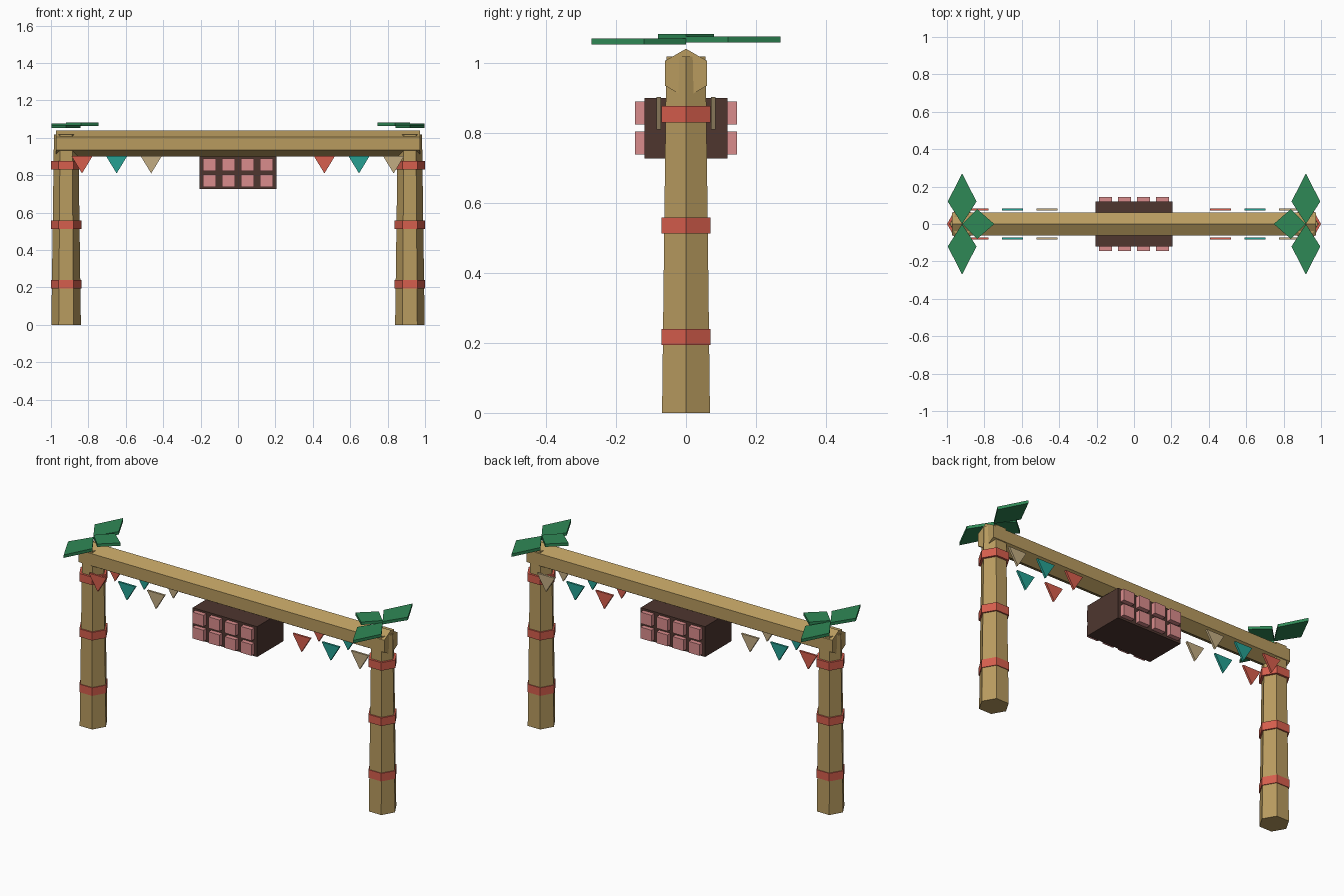
import bpy
import math

if "Cube" in bpy.data.objects:
    bpy.data.objects.remove(bpy.data.objects["Cube"], do_unlink=True)


def material(name, rgb):
    linear = [((c / 255 + 0.055) / 1.055) ** 2.4 for c in rgb] + [1.0]
    mat = bpy.data.materials.new(name)
    mat.use_nodes = True
    mat.diffuse_color = linear
    mat.node_tree.nodes["Principled BSDF"].inputs["Base Color"].default_value = linear
    return mat


WOOD = material("bamboo wood", (184, 155, 95))
RED = material("rope red", (214, 94, 77))
TEAL = material("flag teal", (38, 160, 146))
TAN = material("flag tan", (194, 172, 130))
GREEN = material("leaf green", (47, 137, 86))
BROWN = material("dark brown", (78, 54, 47))
PINK = material("tile pink", (218, 140, 140))


def loft(name, start, end, mat):
    """Closed solid between two matching rings of points."""
    n = len(start)
    faces = [tuple(range(n))[::-1], tuple(range(n, 2 * n))]
    faces += [(i, (i + 1) % n, n + (i + 1) % n, n + i) for i in range(n)]
    mesh = bpy.data.meshes.new(name)
    mesh.from_pydata(start + end, [], faces)
    mesh.materials.append(mat)
    obj = bpy.data.objects.new(name, mesh)
    bpy.context.collection.objects.link(obj)
    # consistent outward normals
    import bmesh
    bm = bmesh.new()
    bm.from_mesh(mesh)
    bmesh.ops.recalc_face_normals(bm, faces=bm.faces)
    bm.to_mesh(mesh)
    bm.free()
    return obj


def hexagon(radius, turn=0.0):
    angles = [math.radians(60 * i + turn) for i in range(6)]
    return [(radius * math.cos(a), radius * math.sin(a)) for a in angles]


def upright(name, x, z0, z1, r0, r1, mat):
    rings = [[(x + u, v, z) for u, v in hexagon(r)] for r, z in ((r0, z0), (r1, z1))]
    return loft(name, rings[0], rings[1], mat)


def box(name, centre, size, mat):
    x, y, z = centre
    a, b, c = (s / 2 for s in size)
    rings = [[(x + u * a, y + v * b, z + w * c)
              for u, v in ((-1, -1), (1, -1), (1, 1), (-1, 1))] for w in (-1, 1)]
    return loft(name, rings[0], rings[1], mat)


def leaf(name, base_x, direction, length, middle, half_width, z):
    dx, dy = direction
    outline = [(0, 0), (middle, half_width), (length, 0), (middle, -half_width)]
    rings = [[(base_x + s * dx - t * dy, s * dy + t * dx, z + h) for s, t in outline]
             for h in (-0.0085, 0.0085)]
    return loft(name, rings[0], rings[1], GREEN)


# posts with rope bands and leaf crowns
for side, sx in (("left", 1), ("right", -1)):
    px = 0.919 * sx
    upright(f"{side}_post", px, 0, 1.018, 0.079, 0.065, WOOD)
    for i in range(3):
        z = 0.217 + 0.318 * i
        upright(f"{side}_rope_band_{i + 1}", px, z - 0.023, z + 0.023, 0.081, 0.081, RED)
    leaf(f"{side}_front_leaf", px, (0, -1), 0.27, 0.12, 0.077, 1.061)
    leaf(f"{side}_back_leaf", px, (0, 1), 0.27, 0.12, 0.077, 1.067)
    leaf(f"{side}_inner_leaf", px, (-sx, 0), 0.172, 0.08, 0.08, 1.073)

# crossbeam
ends = [[(x, u, 0.97 + v) for u, v in hexagon(0.07, 30)] for x in (-0.973, 0.973)]
loft("crossbeam", ends[0], ends[1], WOOD)

# hanging sign box with tiles on both faces
box("sign_box", (0, 0, 0.813), (0.41, 0.238, 0.174), BROWN)
for face, sy in (("front", -1), ("back", 1)):
    for row in range(2):
        for col in range(4):
            centre = ((col - 1.5) * 0.102, sy * 0.125, 0.7705 + row * 0.086)
            box(f"{face}_tile_{row + 1}_{col + 1}", centre, (0.07, 0.04, 0.065), PINK)

# bunting flags along both sides of the beam
for face, y in (("front", -0.078), ("back", 0.078)):
    for group, start in (("right", -0.834), ("left", 0.462)):
        for i, mat in enumerate((RED, TEAL, TAN)):
            x = start + 0.185 * i
            outline = [(x - 0.056, 0.902), (x + 0.056, 0.902), (x, 0.81)]
            rings = [[(u, y + d, v) for u, v in outline] for d in (-0.006, 0.006)]
            loft(f"{face}_{group}_flag_{i + 1}", rings[0], rings[1], mat)
